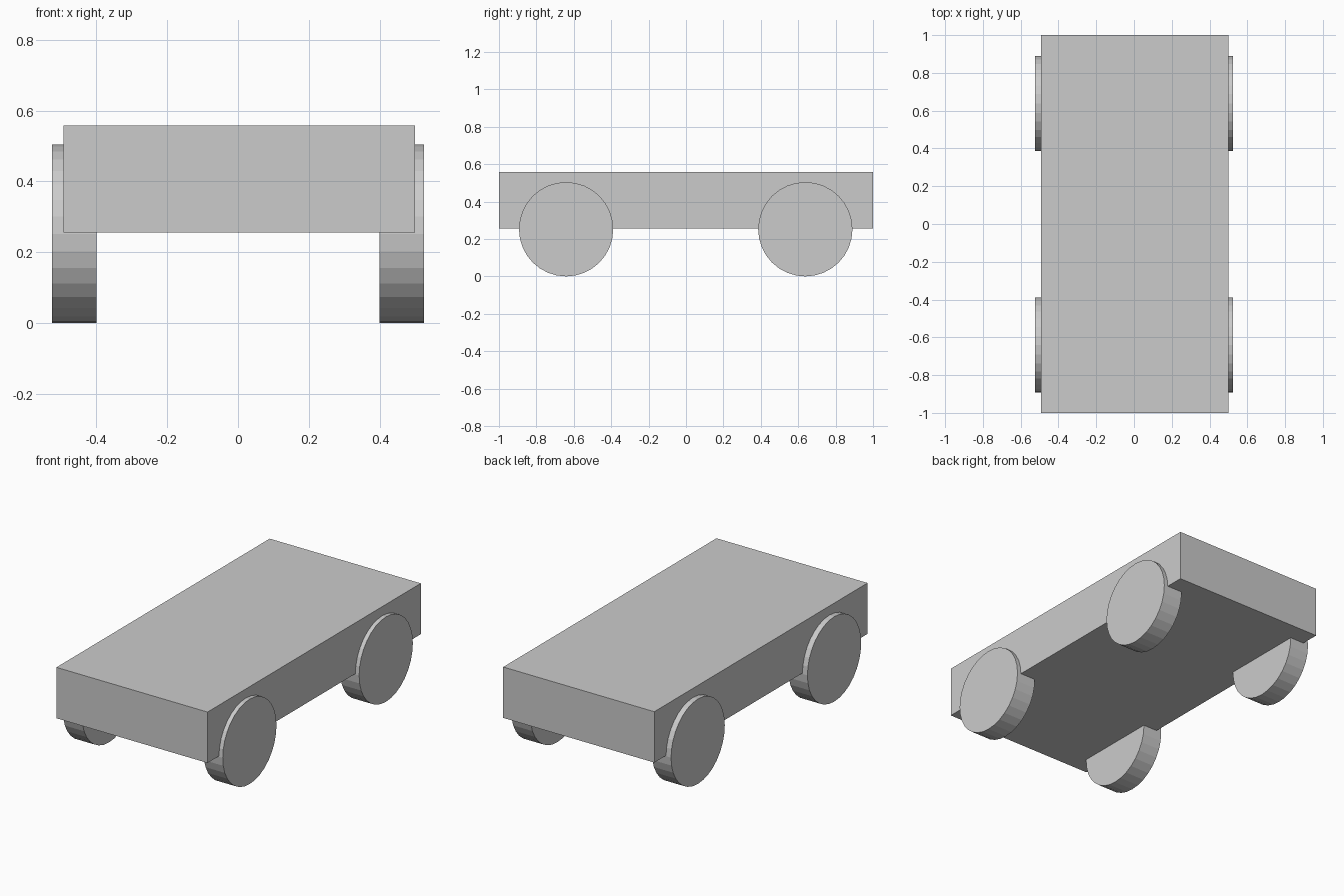
import bpy
from math import pi

if "Cube" in bpy.data.objects:
    bpy.data.objects.remove(bpy.data.objects["Cube"])

# Body slab
bpy.ops.mesh.primitive_cube_add(size=1, location=(0.004, 0, 0.407))
body = bpy.context.object
body.name = "body"
body.scale = (0.992, 2.0, 0.302)

# Four flat-sided wheels, partly sunk into the body
RADIUS, WIDTH = 0.252, 0.126
for side, sx in (("left", -1), ("right", 1)):
    for end, y in (("front", -0.641), ("rear", 0.638)):
        bpy.ops.mesh.primitive_cylinder_add(
            vertices=32, radius=RADIUS, depth=WIDTH,
            location=(sx * 0.462, y, RADIUS), rotation=(0, pi / 2, 0))
        bpy.context.object.name = f"{end}_{side}_wheel"
